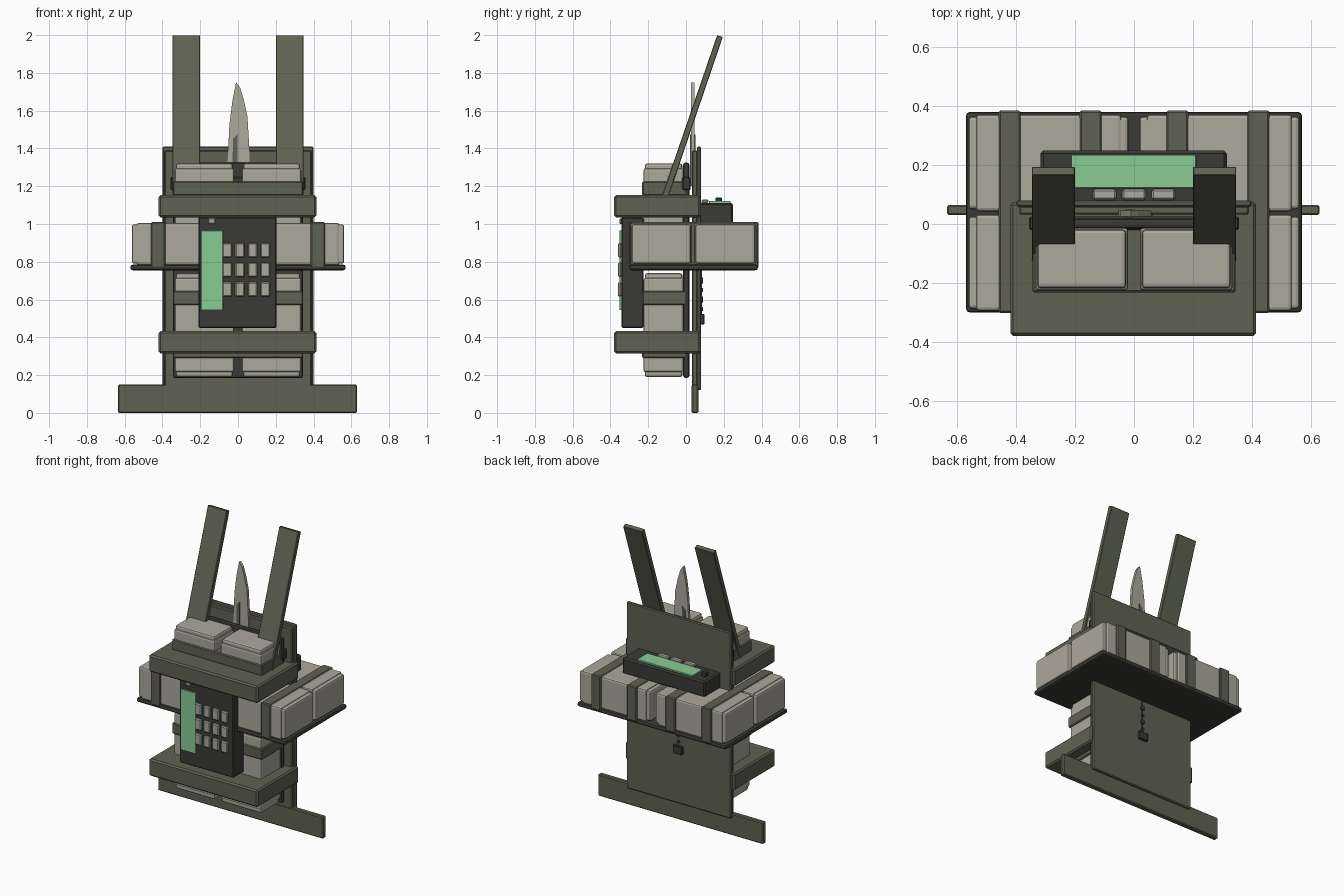
import bpy, bmesh, math
from mathutils import Vector

if "Cube" in bpy.data.objects:
    bpy.data.objects.remove(bpy.data.objects["Cube"], do_unlink=True)


def material(name, rgb):
    m = bpy.data.materials.new(name)
    m.use_nodes = True
    m.diffuse_color = (*rgb, 1)
    bsdf = next(n for n in m.node_tree.nodes if n.type == "BSDF_PRINCIPLED")
    bsdf.inputs["Base Color"].default_value = (*rgb, 1)
    bsdf.inputs["Roughness"].default_value = 0.8
    return m


OLIVE = material("olive", (0.114, 0.122, 0.084))
BEIGE = material("grey beige", (0.413, 0.392, 0.33))
CHARCOAL = material("charcoal", (0.042, 0.043, 0.037))
GREEN = material("screen green", (0.25, 0.6, 0.3))


def finish(name, bm, mat, bevel, segments=1):
    bmesh.ops.recalc_face_normals(bm, faces=bm.faces)
    mesh = bpy.data.meshes.new(name)
    bm.to_mesh(mesh)
    bm.free()
    mesh.materials.append(mat)
    obj = bpy.data.objects.new(name, mesh)
    bpy.context.collection.objects.link(obj)
    if bevel:
        mod = obj.modifiers.new("bevel", "BEVEL")
        mod.width, mod.segments = bevel, segments
    return obj


def box(name, x, y, z, mat, bevel=0.006, segments=1):
    """Bevelled box from three (low, high) ranges."""
    bm = bmesh.new()
    bmesh.ops.create_cube(bm, size=1)
    for v in bm.verts:
        v.co = Vector([(a + b) / 2 + c * (b - a) for c, (a, b) in zip(v.co, (x, y, z))])
    return finish(name, bm, mat, bevel, segments)


def prism(name, points, axis, low, high, mat, bevel=0.0):
    """Extrude a flat outline along x or y."""
    bm = bmesh.new()
    place = (lambda p, d: (d, *p)) if axis == "x" else (lambda p, d: (p[0], d, p[1]))
    face = bm.faces.new([bm.verts.new(place(p, low)) for p in points])
    new = bmesh.ops.extrude_face_region(bm, geom=[face])["geom"]
    shift = Vector((high - low, 0, 0)) if axis == "x" else Vector((0, high - low, 0))
    bmesh.ops.translate(bm, verts=[g for g in new if isinstance(g, bmesh.types.BMVert)], vec=shift)
    return finish(name, bm, mat, bevel)


def span(side, a, b):
    """Mirror a range across x = 0."""
    return (a, b) if side > 0 else (-b, -a)


SIDES = (("right", -1), ("left", 1))


def wrapped_block(name, x, y, z, long_axis):
    """Block with a slightly slimmer, rounded cap at each end."""
    ranges = [x, y, z]
    core = [(a + 0.007, b - 0.007) for a, b in ranges]
    core[long_axis] = ranges[long_axis]
    box(name + "_core", *core, BEIGE, 0.012, 2)
    sleeve = list(ranges)
    a, b = ranges[long_axis]
    sleeve[long_axis] = (a + 0.025, b - 0.025)
    box(name + "_wrap", *sleeve, BEIGE, 0.012, 2)


# Back board and foot
box("foot_bar", (-0.635, 0.63), (0.03, 0.065), (0, 0.15), OLIVE)
box("board_front", (-0.39, 0.39), (0.032, 0.062), (0.02, 1.39), OLIVE)
box("board_back", (-0.4, 0.4), (0.058, 0.08), (0.12, 1.41), OLIVE)

# Upright blocks on their backing plate
box("upright_plate", (-0.345, 0.345), (-0.015, 0.018), (0.185, 1.325), CHARCOAL, 0.012, 2)
box("plate_clip", (-0.357, 0.357), (-0.02, 0.025), (1.18, 1.25), CHARCOAL)
for tier, low in (("lower", 0.19), ("upper", 0.77)):
    for side, s in SIDES:
        wrapped_block(f"{tier}_{side}_block", span(s, 0.02, 0.335), (-0.225, -0.012),
                      (low, low + 0.55), 2)
    for n, dz in enumerate((0.1, 0.38)):
        box(f"{tier}_strap_{n}", (-0.345, 0.345), (-0.232, 0.0),
            (low + dz, low + dz + 0.075), OLIVE)

# Wide shelf of four flat blocks
box("shelf_plate", (-0.57, 0.57), (-0.3, 0.38), (0.755, 0.785), CHARCOAL, 0.012, 2)
for side, s in SIDES:
    for row, y in (("front", (-0.295, 0.033)), ("rear", (0.043, 0.372))):
        wrapped_block(f"shelf_{row}_{side}_block", span(s, 0.018, 0.562), y, (0.783, 1.005), 0)
    for n, x in enumerate((0.11, 0.385)):
        box(f"shelf_{side}_strap_{n}", span(s, x, x + 0.075), (-0.302, 0.385),
            (0.77, 1.01), OLIVE)

# Heavy clamping bars
for name, low in (("lower", 0.315), ("upper", 1.035)):
    box(name + "_clamp", (-0.42, 0.415), (-0.38, 0.075), (low, low + 0.118), OLIVE, 0.01)

# Front keypad box
box("front_keypad_box", (-0.21, 0.205), (-0.342, -0.225), (0.45, 1.035), CHARCOAL)
box("front_screen", (-0.195, -0.08), (-0.351, -0.34), (0.545, 0.965), GREEN, 0.001)
for row in range(3):
    for col in range(4):
        x, z = -0.082 + 0.067 * col, 0.615 + 0.104 * row
        box(f"front_key_{row}_{col}", (x, x + 0.05), (-0.36, -0.34), (z, z + 0.077), BEIGE)
box("front_button", (-0.157, -0.12), (-0.352, -0.34), (1.0, 1.03), BEIGE, 0.004)

# Rear keypad box lying on the shelf
box("rear_keypad_box", (-0.318, 0.315), (0.06, 0.25), (1.0, 1.112), CHARCOAL, 0.01)
box("rear_screen", (-0.213, 0.21), (0.123, 0.235), (1.11, 1.122), GREEN, 0.001)
for col in range(3):
    x = -0.14 + 0.1 * col
    box(f"rear_key_{col}", (x, x + 0.08), (0.082, 0.118), (1.11, 1.13), BEIGE)
box("rear_button", (-0.285, -0.25), (0.155, 0.19), (1.11, 1.14), CHARCOAL, 0.004)

# Leaning arms
arm = [(-0.13, 1.14), (-0.095, 1.14), (0.195, 1.99), (0.165, 2.0)]
for side, s in SIDES:
    low, high = span(s, 0.2, 0.347)
    prism(side + "_arm", arm, "x", low, high, OLIVE, 0.003)

# Pointed blade with a dark slot
blade = [(-0.06, 1.2), (-0.052, 1.4), (-0.045, 1.53), (-0.03, 1.65), (-0.01, 1.75),
         (0.012, 1.72), (0.03, 1.66), (0.05, 1.57), (0.06, 1.4), (0.065, 1.2)]
prism("blade", blade, "y", 0.026, 0.046, BEIGE)
slot = [(-0.03, 1.2), (-0.003, 1.2), (-0.003, 1.475), (-0.027, 1.45)]
prism("blade_slot", slot, "y", 0.022, 0.05, OLIVE)

# Small chain and padlock on the back
for n in range(4):
    z = 0.55 + 0.05 * n
    bpy.ops.mesh.primitive_cylinder_add(vertices=8, radius=0.016 if n % 2 else 0.01,
                                        depth=0.014, location=(0, 0.083, z),
                                        rotation=(math.pi / 2, 0, 0))
    link = bpy.context.object
    link.name = f"chain_link_{n}"
    link.data.materials.append(CHARCOAL)
box("chain_cord", (-0.004, 0.004), (0.076, 0.085), (0.52, 0.76), CHARCOAL, 0)
box("padlock", (-0.035, 0.035), (0.075, 0.097), (0.468, 0.524), CHARCOAL, 0.004)
